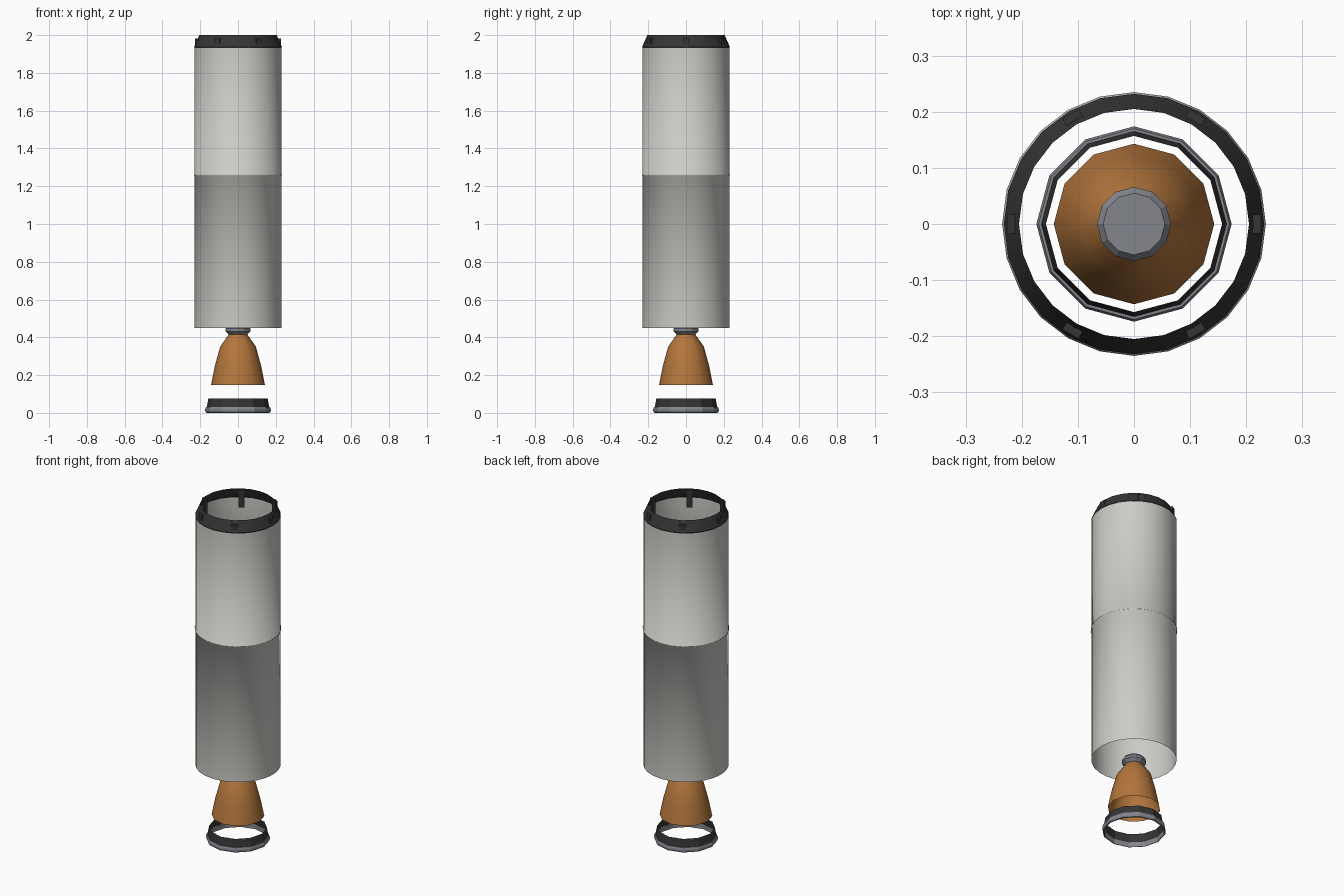
import bpy
import bmesh
from math import cos, sin, radians, tau

if "Cube" in bpy.data.objects:
    bpy.data.objects.remove(bpy.data.objects["Cube"])


def make_material(name, rgb):
    mat = bpy.data.materials.new(name)
    mat.use_nodes = True
    mat.diffuse_color = (*rgb, 1)
    mat.node_tree.nodes["Principled BSDF"].inputs["Base Color"].default_value = (*rgb, 1)
    return mat


white = make_material("warm white", (0.60, 0.60, 0.57))
copper = make_material("copper", (0.45, 0.18, 0.045))
steel = make_material("steel grey", (0.23, 0.24, 0.27))
black = make_material("charcoal", (0.035, 0.035, 0.035))


def add_object(name, bm, mat):
    mesh = bpy.data.meshes.new(name)
    bm.to_mesh(mesh)
    bm.free()
    mesh.materials.append(mat)
    obj = bpy.data.objects.new(name, mesh)
    bpy.context.collection.objects.link(obj)
    return obj


def lathe(name, profile, sides, mat, smooth_angle=None, cap_top=False, closed=False):
    """Turn a bottom-to-top list of (radius, height) points around z."""
    bm = bmesh.new()
    rings = [[bm.verts.new((r * cos(tau * i / sides), r * sin(tau * i / sides), z))
              for i in range(sides)] for r, z in profile]
    pairs = list(zip(rings, rings[1:]))
    if closed:
        pairs.append((rings[-1], rings[0]))
    for low, high in pairs:
        for i in range(sides):
            j = (i + 1) % sides
            bm.faces.new((low[i], low[j], high[j], high[i]))
    if cap_top:
        bm.faces.new(rings[-1])
    obj = add_object(name, bm, mat)
    if smooth_angle:
        bpy.ops.object.select_all(action="DESELECT")
        obj.select_set(True)
        bpy.context.view_layer.objects.active = obj
        bpy.ops.object.shade_smooth_by_angle(angle=radians(smooth_angle))
    return obj


# Open tank tube with a thin joint lip, shaded smoothly across the lip
lathe("tank_body", [(0.231, 0.45), (0.231, 1.257), (0.235, 1.26), (0.231, 1.263), (0.231, 1.935)],
      24, white, smooth_angle=120)

# Tapered collar on top of the tank
lathe("top_collar", [(0.231, 1.933), (0.232, 1.938), (0.205, 2.0)], 24, black, smooth_angle=30)

# Six latches passing through the collar
for n in range(6):
    angle = tau * n / 6
    bm = bmesh.new()
    bmesh.ops.create_cube(bm, size=1)
    for v in bm.verts:
        x, y, z = 0.219 + v.co.x * 0.015, v.co.y * 0.033, 1.932 + v.co.z * 0.1
        v.co = (x * cos(angle) - y * sin(angle), x * sin(angle) + y * cos(angle), z)
    add_object(f"collar_latch_{n + 1}", bm, black)

# Engine bell, open at the bottom
lathe("engine_bell", [(0.143, 0.147), (0.122, 0.25), (0.095, 0.35), (0.048, 0.417)],
      12, copper, smooth_angle=45)

# Engine mount above the bell
lathe("engine_mount", [(0.048, 0.415), (0.066, 0.432), (0.066, 0.446), (0.055, 0.46)],
      12, steel, cap_top=True)

# Loose ring below the engine: leaning skirt and rounded foot flange
lathe("base_skirt", [(0.166, 0.004), (0.166, 0.025), (0.157, 0.077)], 12, black)
lathe("base_flange", [(0.164, 0.0), (0.17, 0.002), (0.174, 0.01), (0.174, 0.02), (0.17, 0.03), (0.164, 0.03)],
      12, steel, closed=True)
